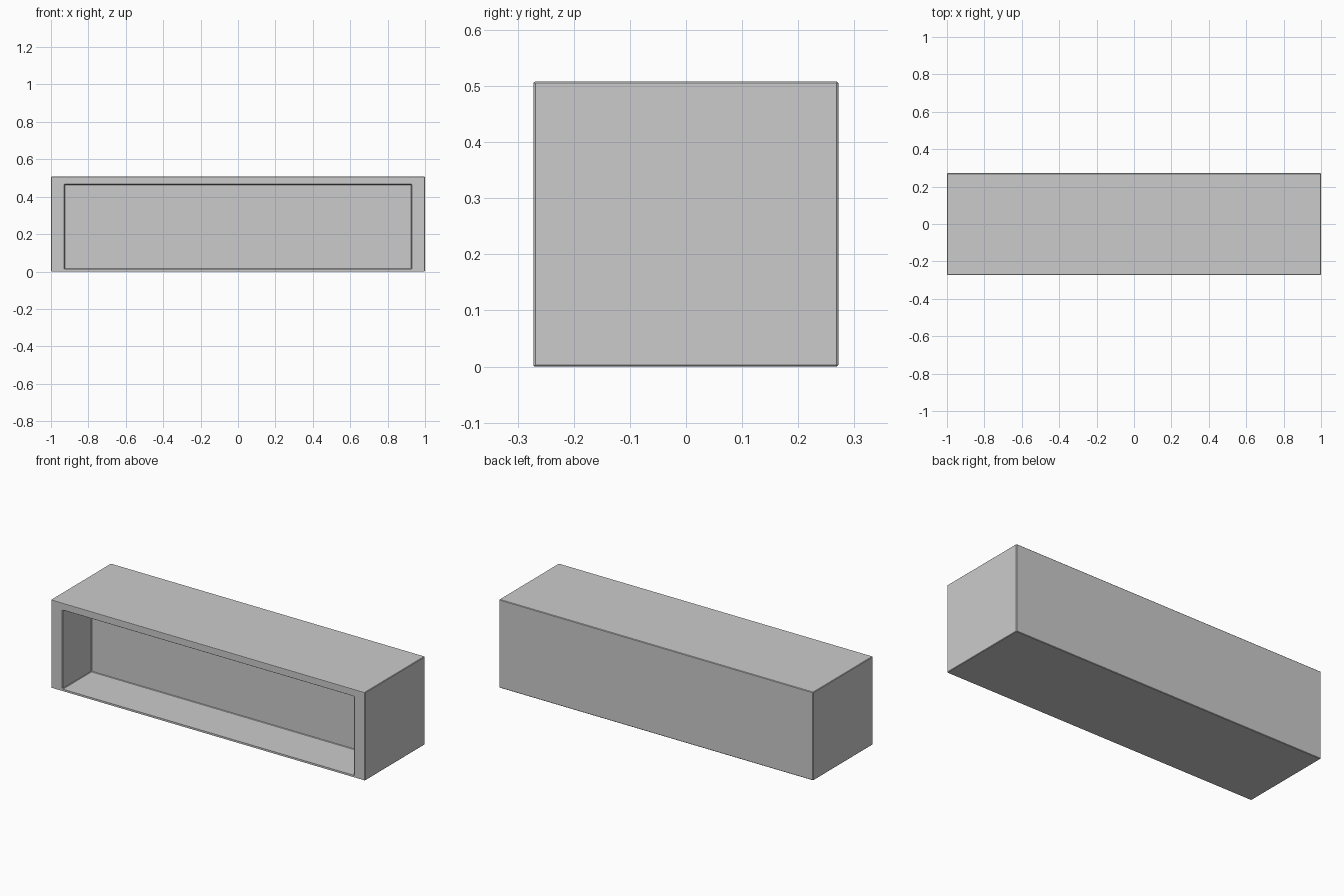
import bpy, bmesh
from mathutils import Vector

if "Cube" in bpy.data.objects:
    bpy.data.objects.remove(bpy.data.objects["Cube"])

W, D, H = 2.0, 0.543, 0.508          # outer size
OX, OZ0, OZ1 = 0.927, 0.012, 0.465   # front opening
DEPTH = 0.262                        # recess depth

bm = bmesh.new()

# Outer block
bmesh.ops.create_cube(bm, size=1.0)
for v in bm.verts:
    v.co = Vector((v.co.x * W, v.co.y * D, (v.co.z + 0.5) * H))

# Front frame
front = min(bm.faces, key=lambda f: f.calc_center_median().y)
bmesh.ops.inset_region(bm, faces=[front], thickness=0.05)
for v in front.verts:
    v.co.x = OX if v.co.x > 0 else -OX
    v.co.z = OZ1 if v.co.z > H / 2 else OZ0

# Recess pushed back into the block
ext = bmesh.ops.extrude_discrete_faces(bm, faces=[front])
for v in ext["faces"][0].verts:
    v.co.y += DEPTH
bmesh.ops.recalc_face_normals(bm, faces=bm.faces)

mesh = bpy.data.meshes.new("open_box")
bm.to_mesh(mesh)
bm.free()
box = bpy.data.objects.new("open_box", mesh)
bpy.context.collection.objects.link(box)

# Slightly eased edges
bev = box.modifiers.new("eased_edges", "BEVEL")
bev.width = 0.003
bev.segments = 1
bev.limit_method = "ANGLE"
